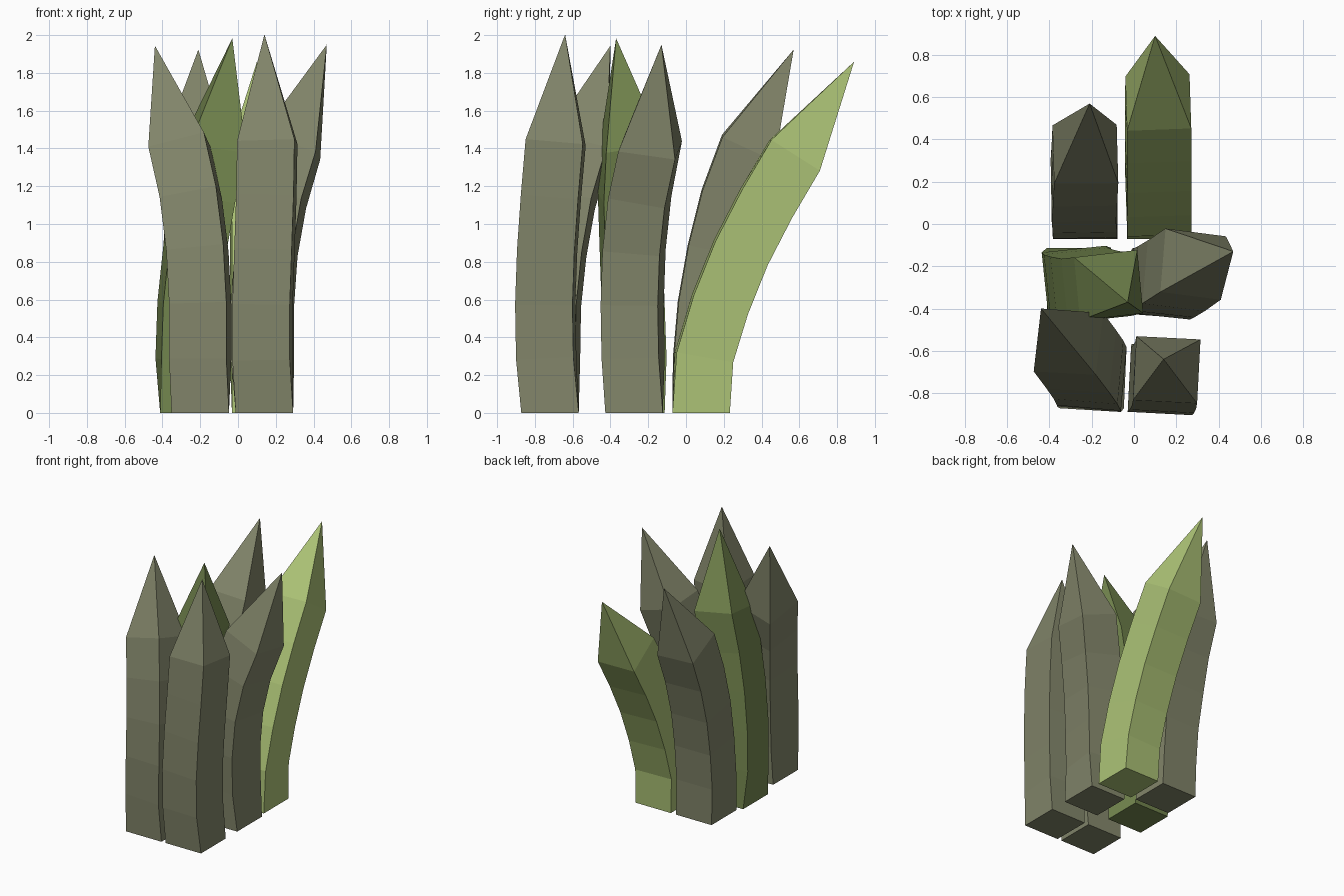
import bpy, bmesh, math
from mathutils import Vector, Matrix

cube = bpy.data.objects.get("Cube")
if cube:
    bpy.data.objects.remove(cube, do_unlink=True)

HALF = 0.152     # half the width of a blade
SEGMENT = 0.287  # length of one bent section


def make_material(name, color):
    mat = bpy.data.materials.new(name)
    mat.use_nodes = True
    mat.diffuse_color = (*color, 1)
    bsdf = mat.node_tree.nodes["Principled BSDF"]
    bsdf.inputs["Base Color"].default_value = (*color, 1)
    bsdf.inputs["Roughness"].default_value = 0.9
    return mat


olive = make_material("olive_grey", (0.22, 0.232, 0.142))
moss = make_material("moss_green", (0.18, 0.25, 0.08))
lime = make_material("light_green", (0.41, 0.54, 0.18))


def make_blade(name, mat, twist, path, stretch=1.0):
    """Sweep a square along a bent path and close it with a pointed tip."""
    # Heights follow from the fixed section length; the tip is two sections long
    points = [Vector((*path[0], 0))]
    for i, xy in enumerate(path[1:], 1):
        length = SEGMENT * stretch * (2 if i == len(path) - 1 else 1)
        step = Vector(xy) - Vector(path[i - 1])
        rise = math.sqrt(length ** 2 - step.length_squared)
        points.append(Vector((*xy, points[-1].z + rise)))

    bm = bmesh.new()
    up = Vector((0, 0, 1))
    spin = Matrix.Rotation(math.radians(twist), 3, "Z")
    rings = []
    for i, p in enumerate(points[:-1]):
        ahead = (points[i + 1] - p).normalized()
        if i == 0:
            normal = up
        elif i == len(points) - 2:
            normal = ahead
        else:
            normal = ahead + (p - points[i - 1]).normalized()
        turn = up.rotation_difference(normal.normalized()).to_matrix()
        amount = spin if i else Matrix.Identity(3)
        rings.append([bm.verts.new(p + turn @ amount @ Vector((x * HALF, y * HALF, 0)))
                      for x, y in ((-1, -1), (1, -1), (1, 1), (-1, 1))])

    # Base, sides and tip
    bm.faces.new(rings[0][::-1])
    for low, high in zip(rings, rings[1:]):
        for k in range(4):
            n = (k + 1) % 4
            bm.faces.new((low[k], low[n], high[n], high[k]))
    tip = bm.verts.new(points[-1])
    for k in range(4):
        bm.faces.new((rings[-1][k], rings[-1][(k + 1) % 4], tip))
    bmesh.ops.recalc_face_normals(bm, faces=bm.faces)

    mesh = bpy.data.meshes.new(name)
    bm.to_mesh(mesh)
    bm.free()
    mesh.materials.append(mat)
    obj = bpy.data.objects.new(name, mesh)
    bpy.context.collection.objects.link(obj)
    return obj


# Front pair
make_blade("front_right_blade", olive, -5,
           [(-.2, -.72), (-.2, -.725), (-.2, -.72), (-.215, -.69),
            (-.25, -.64), (-.31, -.56), (-.44, -.4)])
make_blade("front_left_blade", olive, -3,
           [(.14, -.72), (.13, -.74), (.13, -.745), (.14, -.735),
            (.15, -.715), (.155, -.69), (.14, -.64)])

# Middle pair
make_blade("middle_right_blade", moss, 6,
           [(-.26, -.265), (-.27, -.27), (-.26, -.28), (-.23, -.29),
            (-.18, -.3), (-.12, -.29), (-.03, -.37)])
make_blade("middle_left_blade", olive, -6,
           [(.14, -.275), (.13, -.28), (.13, -.285), (.15, -.275),
            (.2, -.245), (.28, -.19), (.47, -.13)])

# Back pair, leaning away
make_blade("back_right_blade", olive, 1,
           [(-.23, .08), (-.235, .085), (-.235, .11), (-.24, .16),
            (-.235, .23), (-.23, .33), (-.21, .57)])
make_blade("back_left_blade", lime, 2,
           [(.12, .08), (.115, .095), (.115, .18), (.115, .29),
            (.115, .425), (.115, .575), (.1, .89)], stretch=1.025)
